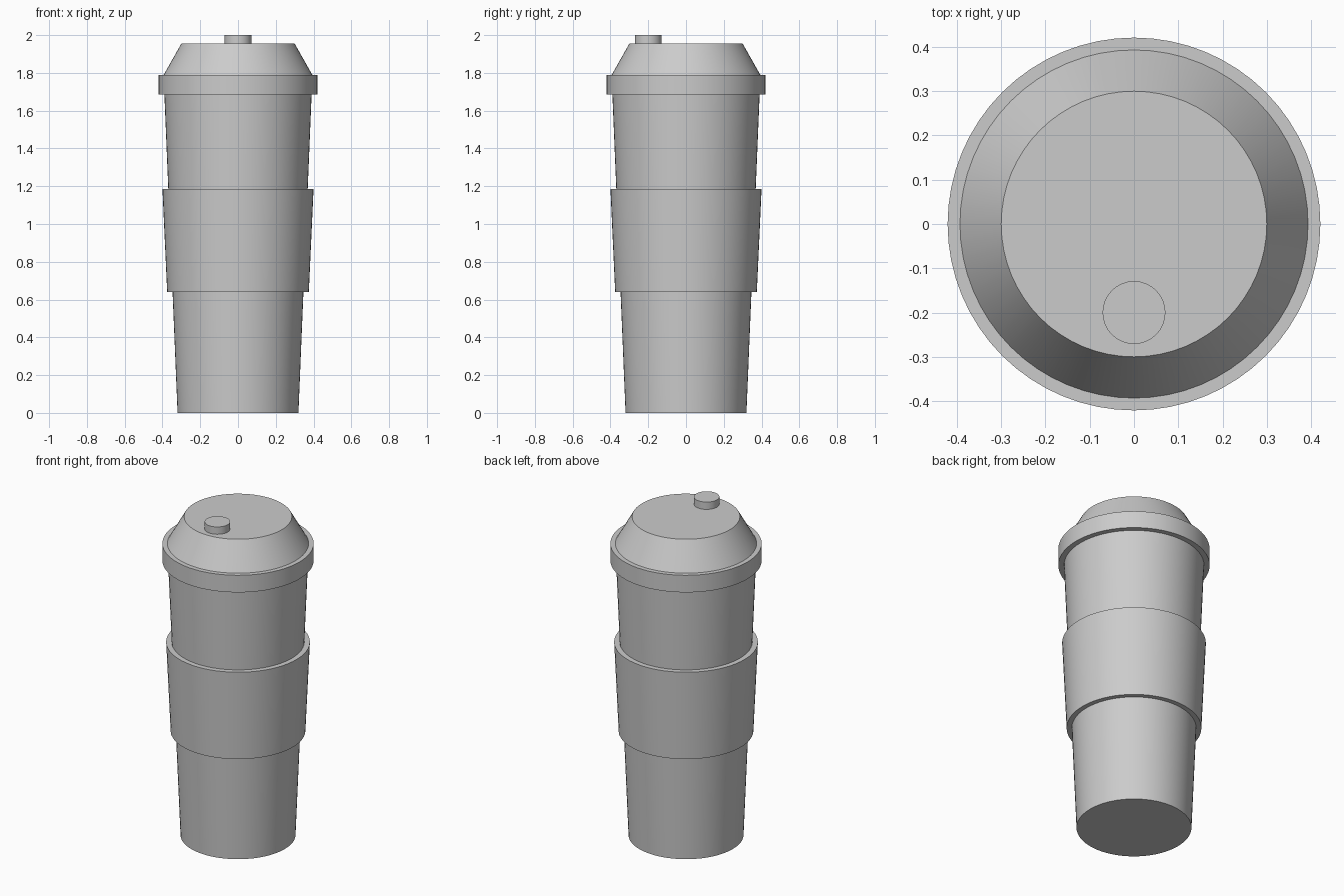
import bpy
from math import radians

cube = bpy.data.objects.get("Cube")
if cube:
    bpy.data.objects.remove(cube, do_unlink=True)

# One plain grey for the whole cup
grey = bpy.data.materials.new("plain_grey")
grey.use_nodes = True
colour = (0.6, 0.6, 0.6, 1)
grey.diffuse_color = colour
grey.node_tree.nodes["Principled BSDF"].inputs["Base Color"].default_value = colour


def tapered(name, r_low, r_high, z_low, z_high, y=0, sides=64):
    """Capped round section standing between two heights."""
    bpy.ops.mesh.primitive_cone_add(
        vertices=sides, radius1=r_low, radius2=r_high, depth=z_high - z_low,
        location=(0, y, (z_low + z_high) / 2))
    part = bpy.context.object
    part.name = name
    part.data.materials.append(grey)
    bpy.ops.object.shade_smooth_by_angle(angle=radians(30))
    return part


# Cup and its grip sleeve
tapered("cup_body", 0.32, 0.392, 0, 1.74)
tapered("grip_sleeve", 0.375, 0.4, 0.64, 1.185)

# Lid: rim band, sloped dome and sipping spout
tapered("lid_rim", 0.421, 0.421, 1.685, 1.79)
tapered("lid_dome", 0.396, 0.3, 1.785, 1.955)
tapered("sip_spout", 0.071, 0.071, 1.95, 2.0, y=-0.2, sides=32)
